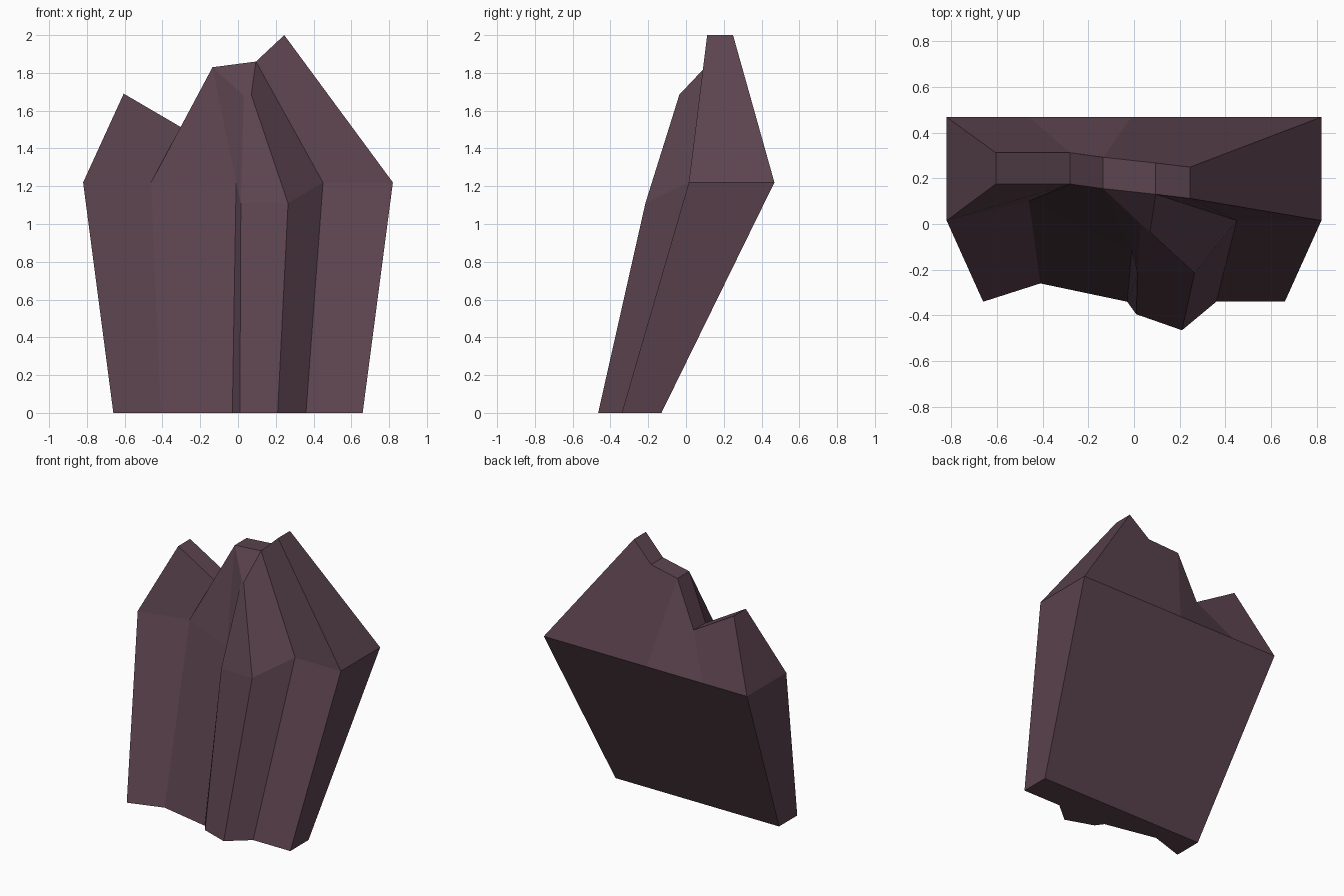
import bpy
import bmesh
from mathutils import Vector

default_cube = bpy.data.objects.get("Cube")
if default_cube:
    bpy.data.objects.remove(default_cube, do_unlink=True)

# Single dull mauve stone colour
stone = bpy.data.materials.new("dark_mauve_stone")
stone.use_nodes = True
colour = (0.107, 0.057, 0.077, 1.0)
stone.diffuse_color = colour
shader = next(n for n in stone.node_tree.nodes if n.type == "BSDF_PRINCIPLED")
shader.inputs["Base Color"].default_value = colour
shader.inputs["Roughness"].default_value = 0.9

bm = bmesh.new()
SHOULDER = 1.22   # height where the leaning body turns into the peaks
RIDGE = 1.11      # height of the shoulder on the projecting rib
DEPTH = Vector((0, 0.137, 0))  # thickness of the crest


def row(points):
    """Create one vertex for every point and return them in order."""
    return [bm.verts.new(p) for p in points]


def strip(lower, upper):
    """Bridge two rows of the same length with quads."""
    for i in range(len(lower) - 1):
        bm.faces.new((lower[i], lower[i + 1], upper[i + 1], upper[i]))


# Front outline at the foot and at the shoulder, from right to left
foot = row([(x, y, 0) for x, y in (
    (-.66, -.34), (-.41, -.26), (-.03, -.34), (.01, -.395),
    (.21, -.465), (.36, -.34), (.66, -.34))])
shoulder = row([
    (-.82, .015, SHOULDER), (-.46, .1, SHOULDER), (-.01, -.115, SHOULDER),
    (.015, -.215, RIDGE), (.265, -.215, RIDGE),
    (.45, .015, SHOULDER), (.82, .015, SHOULDER)])

# Back outline
foot_back = row([(x, -.13, 0) for x in (-.66, .66)])
shoulder_back = row([(x, .468, SHOULDER) for x in (-.82, -.46, -.01, .82)])

# Jagged crest, the same profile front and back
crest_profile = [Vector(p) for p in (
    (-.605, .175, 1.69), (-.28, .175, 1.5), (-.135, .155, 1.83),
    (.095, .13, 1.86), (.245, .112, 2))]
crest = row(crest_profile)
crest_back = row([p + DEPTH for p in crest_profile])

# Top of the projecting rib
rib_right, rib_left = row([(.03, 0, 1.68), (.07, -.035, 1.685)])

# Leaning body: front facets, sides, back and underside
strip(foot, shoulder)
bm.faces.new((foot[0], shoulder[0], shoulder_back[0], foot_back[0]))
bm.faces.new((foot[-1], shoulder[-1], shoulder_back[-1], foot_back[-1]))
bm.faces.new(foot_back + shoulder_back[::-1])
bm.faces.new(foot + foot_back[::-1])

# Front of the peaks
strip(shoulder[:3], crest[:3])
strip(shoulder[2:6], [crest[2], rib_right, rib_left, crest[3]])
strip(shoulder[5:], crest[3:])
bm.faces.new((rib_right, rib_left, crest[3], crest[2]))

# Sides, back and top of the peaks
bm.faces.new((shoulder[0], crest[0], crest_back[0], shoulder_back[0]))
bm.faces.new((shoulder[-1], crest[-1], crest_back[-1], shoulder_back[-1]))
strip(shoulder_back[:3], crest_back[:3])
bm.faces.new(shoulder_back[2:] + crest_back[:1:-1])
strip(crest, crest_back)

bmesh.ops.recalc_face_normals(bm, faces=bm.faces[:])
mesh = bpy.data.meshes.new("jagged_rock")
bm.to_mesh(mesh)
bm.free()
mesh.materials.append(stone)
rock = bpy.data.objects.new("jagged_rock", mesh)
bpy.context.collection.objects.link(rock)
